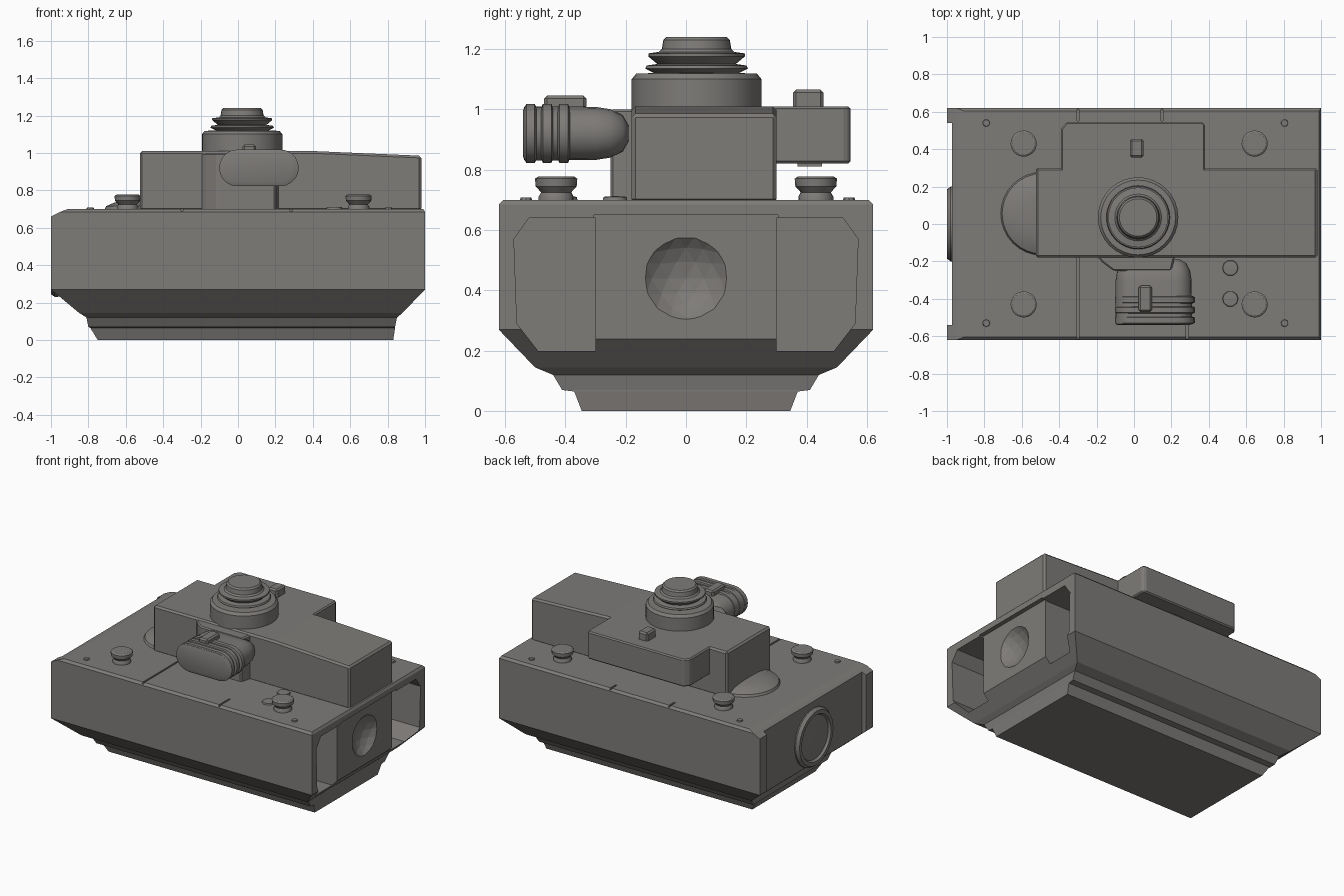
import bpy, bmesh, math
from mathutils import Matrix, Vector

if "Cube" in bpy.data.objects:
    bpy.data.objects.remove(bpy.data.objects["Cube"])

grey = bpy.data.materials.new("warm_grey")
grey.diffuse_color = (0.21, 0.2, 0.19, 1)
grey.use_nodes = True
grey.node_tree.nodes["Principled BSDF"].inputs["Base Color"].default_value = grey.diffuse_color


def finish(name, bm, bevel=0, smooth=False):
    bmesh.ops.recalc_face_normals(bm, faces=bm.faces[:])
    me = bpy.data.meshes.new(name)
    bm.to_mesh(me)
    bm.free()
    me.materials.append(grey)
    ob = bpy.data.objects.new(name, me)
    bpy.context.collection.objects.link(ob)
    bpy.ops.object.select_all(action='DESELECT')
    ob.select_set(True)
    bpy.context.view_layer.objects.active = ob
    if bevel:
        m = ob.modifiers.new("bevel", 'BEVEL')
        m.width, m.segments = bevel, 1
    if smooth:
        bpy.ops.object.shade_smooth_by_angle(angle=math.radians(35))
    return ob


def loft(name, loops, **kw):
    """Skin a list of equal-length point loops, closed at both ends."""
    bm = bmesh.new()
    rows = [[bm.verts.new(p) for p in lp] for lp in loops]
    n = len(rows[0])
    for a, b in zip(rows, rows[1:]):
        for i in range(n):
            bm.faces.new((a[i], a[(i + 1) % n], b[(i + 1) % n], b[i]))
    bm.faces.new(rows[0])
    bm.faces.new(rows[-1])
    return finish(name, bm, **kw)


def box(name, x0, x1, y0, y1, z0, z1, bevel=0.01):
    return loft(name, [[(x0, y0, z), (x1, y0, z), (x1, y1, z), (x0, y1, z)]
                       for z in (z0, z1)], bevel=bevel)


def lathe(name, prof, centre, axis='Z', n=32):
    """Turn an (r, height) profile about an axis."""
    rot = Matrix() if axis == 'Z' else Matrix.Rotation(-math.pi / 2, 4, 'Y')
    loops = [[rot @ Vector((r * math.cos(t), r * math.sin(t), h)) + Vector(centre)
              for t in (2 * math.pi * i / n for i in range(n))] for r, h in prof]
    return loft(name, loops, smooth=True)


def cut(ob, cutter):
    cutter.hide_render = True
    bpy.ops.object.select_all(action='DESELECT')
    bpy.context.view_layer.objects.active = ob
    ob.select_set(True)
    m = ob.modifiers.new("cut", 'BOOLEAN')
    m.operation, m.object, m.solver = 'DIFFERENCE', cutter, 'EXACT'
    bpy.ops.object.modifier_apply(modifier=m.name)
    bpy.data.objects.remove(cutter)


# hull: stacked rectangles (z, left, right, half width)
levels = [(0, -.75, .83, .345), (.065, -.79, .84, .37), (.07, -.80, .84, .41),
          (.12, -.81, .85, .44), (.145, -.85, .88, .50), (.27, -1, 1, .62),
          (.66, -1, 1, .62), (.685, -.95, 1, .62), (.70, -.91, .99, .605)]
hull = loft("hull", [[(a, -w, z), (b, -w, z), (b, w, z), (a, w, z)]
                     for z, a, b, w in levels])

# recessed left end, right centre panel, side pockets and round dimple
cut(hull, box("end_cut", -1.2, -.972, -.54, .54, .1, .8, 0))
cut(hull, box("panel_cut", .97, 1.2, -.305, .305, .2, .65, 0))
pocket = [(.30, .2), (.49, .2), (.56, .29), (.57, .57), (.52, .64), (.30, .64)]
for s in (-1, 1):
    cut(hull, loft("pocket_cut", [[(x, s * y, z) for y, z in pocket] for x in (.7, 1.2)]))
bm = bmesh.new()
bmesh.ops.create_icosphere(bm, subdivisions=3, radius=.193)
bmesh.ops.translate(bm, verts=bm.verts[:], vec=(1.105, 0, .44))
cut(hull, finish("dimple_cut", bm))

# deck seams
for x, y0, y1 in ((-.30, -.63, -.18), (.285, -.63, -.5), (-.30, .55, .63), (.15, .55, .63)):
    cut(hull, box("seam_cut", x - .006, x + .006, y0, y1, .69, .75, 0))

# round dished cap on the left end
lathe("end_cap", [(.2, 0), (.2, .02), (.185, .04), (.16, .04), (.15, .025), (.08, .03),
                  (.02, .032)], (-.96, 0, .43), 'X')

# superstructure
loft("upper_housing", [[(x, -.18, .69), (x, .30, .69), (x, .30, t), (x, -.18, t)]
                       for x, t in ((-.525, 1.01), (.4, 1.01), (.98, .985))], bevel=.012)
side = [(-.39, .28), (.38, .28), (.38, .53), (.365, .545), (-.36, .545), (-.39, .51)]
loft("rear_side_box", [[(x, y, z) for x, y in side] for z in (.82, 1.01)], bevel=.008)
front = [(-.20, -.17), (-.17, -.205), (-.11, -.25), (.20, -.25), (.22, -.17)]
loft("front_step", [[(x, y, z) for x, y in front] for z in (.69, 1.0)], bevel=.008)

# threaded turret
lathe("turret", [(.215, 1.0), (.215, 1.1), (.2, 1.118), (.14, 1.12), (.17, 1.135),
                 (.165, 1.145), (.13, 1.15), (.16, 1.175), (.16, 1.185), (.125, 1.19),
                 (.115, 1.2), (.11, 1.23), (.1, 1.24), (.03, 1.24)], (.022, .035, 0))


# front pod: stadium section along y with a rounded rear end
def stadium(y, cx, half, r, n=10):
    pts = []
    for sx, a0 in ((1, -math.pi / 2), (-1, math.pi / 2)):
        for i in range(n + 1):
            t = a0 + math.pi * i / n
            pts.append((cx + sx * half + r * math.cos(t), y, .92 + r * math.sin(t)))
    return pts


loft("front_pod", [stadium(y, .105, .115, r) for y, r in
                   ((-.54, .075), (-.535, .09), (-.30, .088), (-.25, .08),
                    (-.21, .06), (-.19, .025))], smooth=True)
for y in (-.515, -.46, -.405):
    loft("pod_rib", [stadium(y + d, .112, .115, r) for d, r in
                     ((-.02, .085), (-.014, .098), (.014, .098), (.02, .085))], smooth=True)
box("pod_knob", .025, .095, -.47, -.33, 1.0, 1.045)
box("rear_knob", -.022, .05, .355, .455, 1.0, 1.065)
box("rear_knob_foot", -.02, .05, .37, .45, .81, .83, 0)

# four flanged bolts and corner studs
for x in (-.59, .645):
    for y in (-.43, .43):
        lathe("deck_bolt", [(.058, .69), (.058, .71), (.05, .725), (.068, .745),
                            (.07, .77), (.06, .777), (.02, .777)], (x, y, 0), n=20)
for x in (-.79, .805):
    for y in (-.53, .54):
        lathe("corner_stud", [(.022, .69), (.018, .708), (.005, .708)], (x, y, 0), n=8)

# small deck fittings
for y in (-.235, -.40):
    lathe("deck_stud", [(.045, .69), (.04, .71), (.01, .712)], (.515, y, 0), n=10)
lathe("deck_dome", [(.225, .695), (.215, .715), (.17, .735), (.1, .745), (.02, .748)],
      (-.49, .055, 0))
